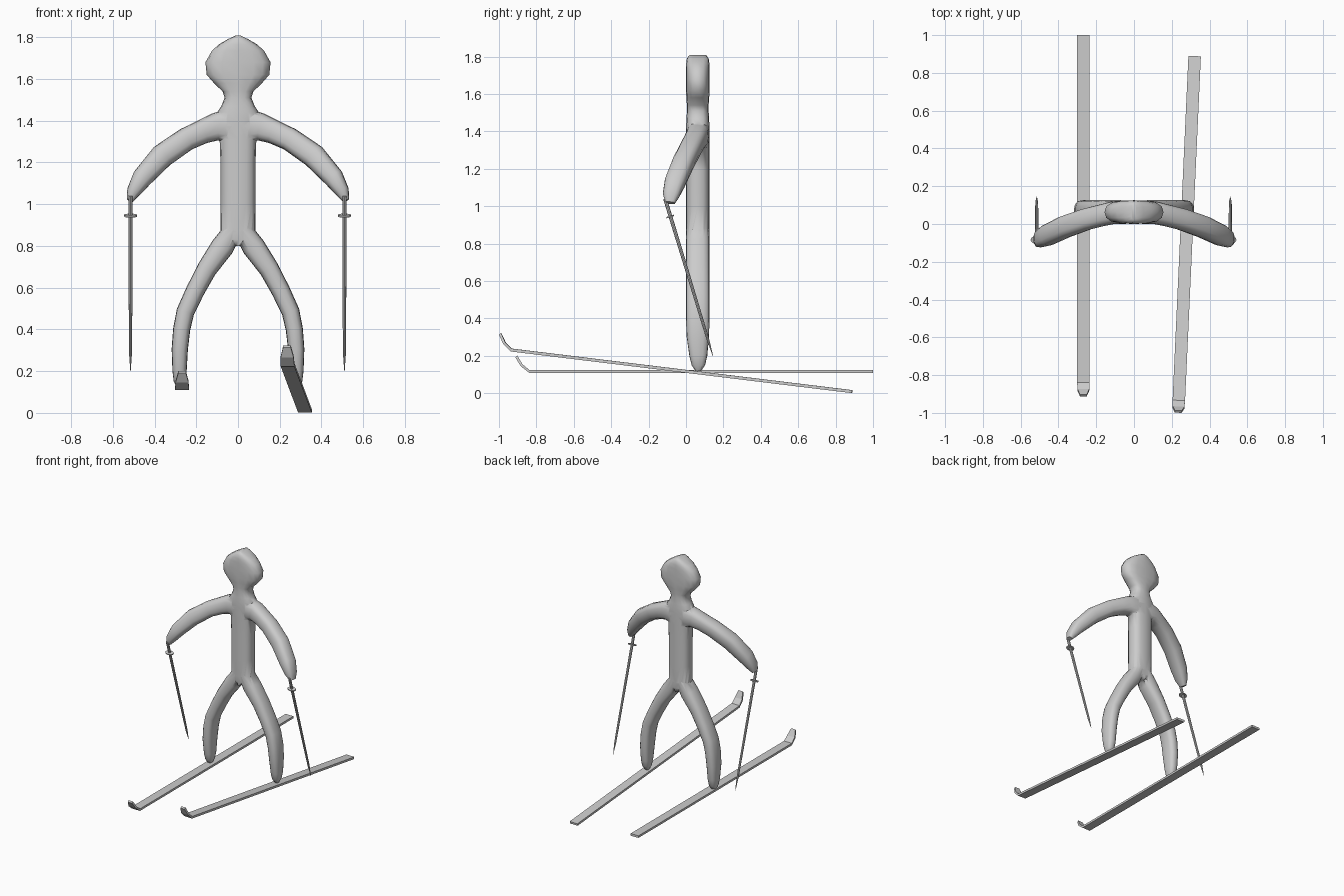
import bpy, bmesh, math
from mathutils import Vector, Matrix

if "Cube" in bpy.data.objects:
    bpy.data.objects.remove(bpy.data.objects["Cube"])

GREY = bpy.data.materials.new("plain grey")
GREY.diffuse_color = (0.6, 0.6, 0.6, 1)
GREY.use_nodes = True
GREY.node_tree.nodes["Principled BSDF"].inputs["Base Color"].default_value = GREY.diffuse_color


def add_object(name, bm, smooth=None):
    bmesh.ops.recalc_face_normals(bm, faces=bm.faces)
    me = bpy.data.meshes.new(name)
    bm.to_mesh(me)
    bm.free()
    me.materials.append(GREY)
    ob = bpy.data.objects.new(name, me)
    bpy.context.collection.objects.link(ob)
    if smooth:
        bpy.ops.object.select_all(action='DESELECT')
        ob.select_set(True)
        bpy.context.view_layer.objects.active = ob
        bpy.ops.object.shade_smooth_by_angle(angle=math.radians(smooth))
    return ob


def loft(name, stations, sides=16, power=0.75, smooth=60):
    """Rounded tube through (x, y, z, half width, half depth) stations."""
    bm = bmesh.new()
    pts = [Vector(s[:3]) for s in stations]
    rings = []
    for i, s in enumerate(stations):
        t = (pts[min(i + 1, len(pts) - 1)] - pts[max(i - 1, 0)]).normalized()
        depth = (Vector((0, 1, 0)) - t * t.y).normalized()
        width = t.cross(depth)
        ring = []
        for k in range(sides):
            a = 2 * math.pi * k / sides
            c, d = math.cos(a), math.sin(a)
            u = math.copysign(abs(c) ** power, c) * s[3]
            v = math.copysign(abs(d) ** power, d) * s[4]
            ring.append(bm.verts.new(pts[i] + width * u + depth * v))
        rings.append(ring)
    for a, b in zip(rings, rings[1:]):
        for k in range(sides):
            n = (k + 1) % sides
            bm.faces.new((a[k], a[n], b[n], b[k]))
    bm.faces.new(rings[0])
    bm.faces.new(rings[-1])
    return add_object(name, bm, smooth)


# Head, neck and torso
M = 0.063
body = loft("body", [(0, M, z, w, d) for z, w, d in (
    (0.80, 0.012, 0.058), (0.83, 0.055, 0.062), (0.87, 0.083, M),
    (1.00, 0.084, M), (1.20, 0.084, M), (1.31, 0.088, M), (1.40, 0.105, M),
    (1.44, 0.100, 0.062), (1.47, 0.080, 0.06), (1.51, 0.064, 0.058),
    (1.54, 0.074, 0.058), (1.58, 0.115, 0.061), (1.62, 0.150, M),
    (1.68, 0.156, M), (1.735, 0.125, M), (1.765, 0.092, 0.062),
    (1.79, 0.050, 0.058), (1.808, 0.012, 0.045))])

# Arms and legs, one of each per side
arm = [(0.01, 0.063, 1.372, 0.085, 0.061), (0.06, 0.063, 1.372, 0.082, 0.061),
       (0.11, 0.060, 1.370, 0.066, 0.060), (0.17, 0.046, 1.347, 0.058, 0.058),
       (0.25, 0.026, 1.310, 0.056, 0.058), (0.365, -0.015, 1.230, 0.058, 0.058),
       (0.460, -0.060, 1.125, 0.049, 0.056), (0.500, -0.080, 1.060, 0.034, 0.045),
       (0.518, -0.085, 1.018, 0.016, 0.026)]
leg = [(0.025, M, 0.875, 0.045, 0.061), (0.075, M, 0.795, 0.056, M),
       (0.150, M, 0.688, 0.048, M), (0.205, M, 0.585, 0.045, M),
       (0.252, M, 0.485, 0.043, M), (0.270, M, 0.40, 0.041, M),
       (0.279, M, 0.305, 0.039, 0.06), (0.280, M + .003, 0.20, 0.034, 0.048),
       (0.280, M + .003, 0.15, 0.028, 0.036), (0.279, M + .003, 0.12, 0.014, 0.016)]
limbs = []
for side, s in (("left", -1), ("right", 1)):
    for part, stations in (("arm", arm), ("leg", leg)):
        limbs.append(loft(f"{side}_{part}", [(s * p[0], *p[1:]) for p in stations]))

# Merge the limbs into one skin
bpy.ops.object.select_all(action='DESELECT')
body.select_set(True)
bpy.context.view_layer.objects.active = body
for limb in limbs:
    mod = body.modifiers.new("union", 'BOOLEAN')
    mod.operation, mod.solver, mod.object = 'UNION', 'EXACT', limb
    bpy.ops.object.modifier_apply(modifier=mod.name)
for limb in limbs:
    bpy.data.objects.remove(limb)

# Poles: tapered shaft with a flat basket below the hand
for side, x in (("left", -0.515), ("right", 0.51)):
    top, tip = Vector((x, -0.112, 1.04)), Vector((x, 0.144, 0.20))
    shaft = [(0, 0.010), (0.12, 0.010), (0.8, 0.008), (0.9, 0.007), (1, 0.001)]
    loft(f"{side}_pole", [(*top.lerp(tip, f), r, r) for f, r in shaft], 8, 1, 40)
    bm = bmesh.new()
    turn = (tip - top).to_track_quat('Z', 'Y').to_matrix().to_4x4()
    bmesh.ops.create_cone(bm, cap_ends=True, segments=12, radius1=0.032, radius2=0.032,
                          depth=0.008, matrix=Matrix.Translation((x, -0.084, 0.945))
                          @ turn @ Matrix.Diagonal((1, 0.65, 1, 1)))
    add_object(f"{side}_basket", bm, 40)

# Skis: strip with an upturned, narrowing tip; the tail end is the local origin
profile = [(0, 0, 0.033), (-1.838, 0, 0.033), (-1.884, 0.036, 0.031), (-1.912, 0.082, 0.018)]


def ski(name, tail, pitch, yaw):
    bm = bmesh.new()
    rows = []
    for i, (y, z, w) in enumerate(profile):
        lift = Vector((0, 0, 0.016)) if i < 2 else Vector((0, 0.010, 0.010))
        rows.append([bm.verts.new(v) for v in (
            Vector((-w, y, z)), Vector((w, y, z)),
            Vector((w, y, z)) + lift, Vector((-w, y, z)) + lift)])
    for a, b in zip(rows, rows[1:]):
        for k in range(4):
            n = (k + 1) % 4
            bm.faces.new((a[k], a[n], b[n], b[k]))
    bm.faces.new(rows[0])
    bm.faces.new(rows[-1])
    bm.transform(Matrix.Translation(tail) @ Matrix.Rotation(math.radians(yaw), 4, 'Z')
                 @ Matrix.Rotation(math.radians(pitch), 4, 'X'))
    add_object(name, bm)


ski("left_ski", (-0.268, 1.0, 0.109), 0, 0)
ski("right_ski", (0.321, 0.887, 0.001), -6.95, -2.63)
